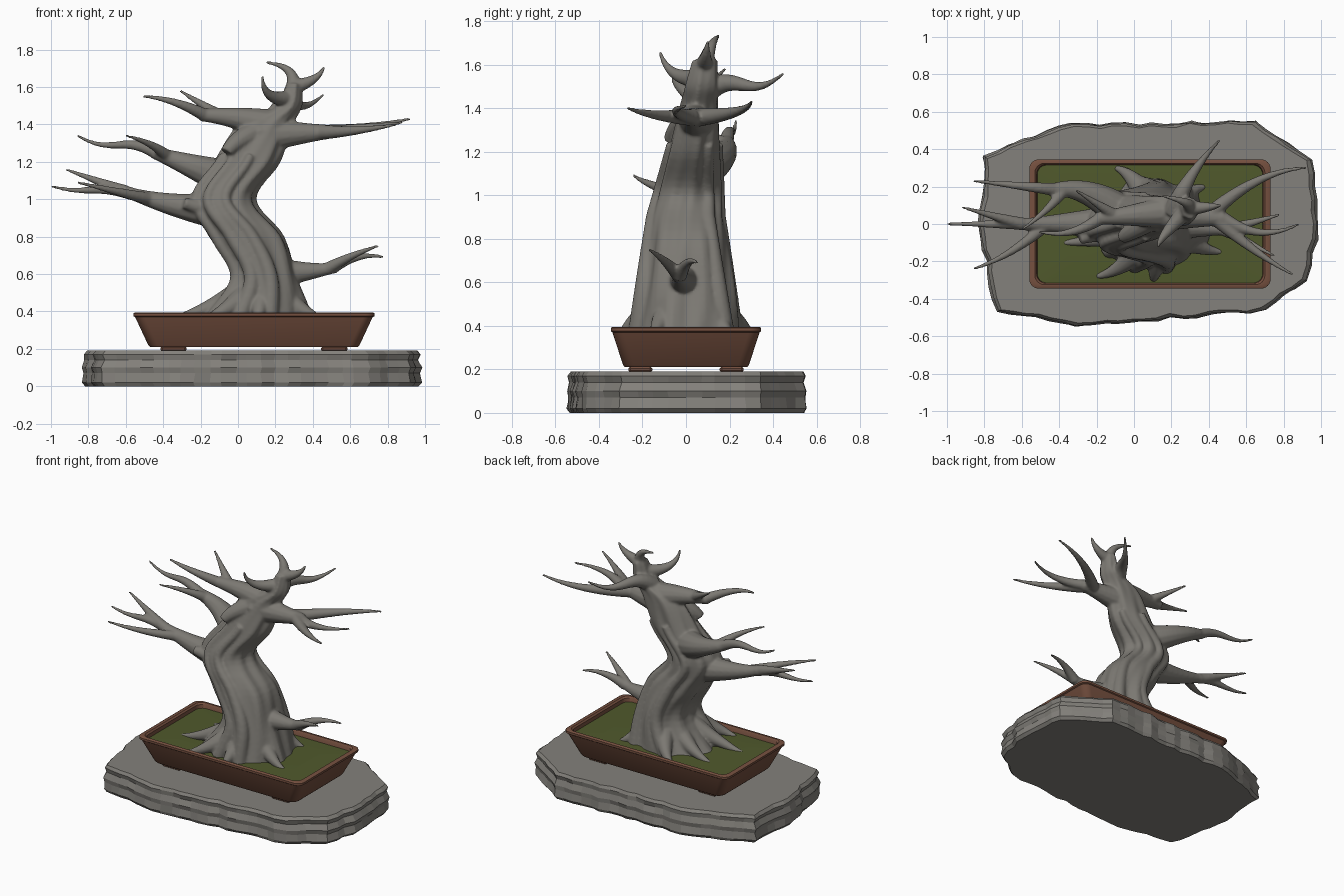
import bpy, bmesh, math, random
from mathutils import Vector, Matrix

random.seed(4)
cube = bpy.data.objects.get("Cube")
if cube:
    bpy.data.objects.remove(cube, do_unlink=True)


def material(name, red, green, blue):
    mat = bpy.data.materials.new(name)
    mat.use_nodes = True
    color = (red, green, blue, 1)
    mat.diffuse_color = color
    mat.node_tree.nodes["Principled BSDF"].inputs["Base Color"].default_value = color
    return mat


bark = material("grey bark", .2, .19, .17)
stone = material("grey stone", .23, .22, .2)
clay = material("brown clay", .18, .08, .05)
moss = material("green moss", .08, .1, .025)


def loft(bm, rings):
    """Skin a list of equal rings and cap both ends."""
    loops = [[bm.verts.new(point) for point in ring] for ring in rings]
    for low, high in zip(loops, loops[1:]):
        for i in range(len(low)):
            bm.faces.new((low[i - 1], low[i], high[i], high[i - 1]))
    bm.faces.new(loops[0][::-1])
    bm.faces.new(loops[-1])


def finish(bm, name, mat, smooth_angle=None):
    bmesh.ops.recalc_face_normals(bm, faces=bm.faces)
    mesh = bpy.data.meshes.new(name)
    bm.to_mesh(mesh)
    bm.free()
    mesh.materials.append(mat)
    obj = bpy.data.objects.new(name, mesh)
    bpy.context.collection.objects.link(obj)
    if smooth_angle:
        bpy.ops.object.select_all(action='DESELECT')
        obj.select_set(True)
        bpy.context.view_layer.objects.active = obj
        bpy.ops.object.shade_smooth_by_angle(angle=math.radians(smooth_angle))
    return obj


# Stone slab: rough outline, stacked into uneven strata
corners = [Vector(c) for c in [(-.8, .37), (-.4, .53), (.65, .55), (.95, .35), (.99, 0), (.93, -.3),
                               (.7, -.47), (-.3, -.54), (-.74, -.47), (-.83, 0)]]
edge = []
for start, end in zip(corners, corners[1:] + corners[:1]):
    parts = round((end - start).length / .07)
    for k in range(parts):
        wobble = Vector((random.uniform(-1, 1), random.uniform(-1, 1))) * .01
        edge.append(start.lerp(end, k / parts) + wobble)


def chip():
    return random.uniform(-1, 1) * .004


bm = bmesh.new()
loft(bm, [[(p.x * size + chip(), p.y * size + chip(), z) for p in edge]
          for z, size in [(0, .98), (.02, 1), (.07, .99), (.1, 1), (.14, .98), (.17, .99), (.19, .97)]])
finish(bm, "stone_slab", stone)

# Pot: rounded rectangles, inset from the rim, swept up and into the hollow
pot_x, pot_half_x, pot_half_y, corner_radius = .085, .645, .345, .05


def pot_ring(inset, z):
    ring = []
    flat_x = pot_half_x - inset - corner_radius
    flat_y = pot_half_y - inset * .7 - corner_radius
    for quarter, (sx, sy) in enumerate([(1, 1), (-1, 1), (-1, -1), (1, -1)]):
        for k in range(7):
            turn = (quarter + k / 6) * math.pi / 2
            ring.append((pot_x + sx * flat_x + corner_radius * math.cos(turn),
                         sy * flat_y + corner_radius * math.sin(turn), z))
    return ring


bm = bmesh.new()
loft(bm, [pot_ring(inset, z) for inset, z in [
    (.09, .21), (.08, .22), (.01, .37), (0, .375), (0, .39), (.01, .395),
    (.03, .395), (.04, .385), (.045, .34)]])
finish(bm, "pot", clay, 35)

bm = bmesh.new()
loft(bm, [pot_ring(.04, .34), pot_ring(.04, .36), pot_ring(.2, .365)])
finish(bm, "moss_bed", moss, 60)

bm = bmesh.new()
for side_x in (-1, 1):
    for side_y in (-1, 1):
        place = Matrix.Translation((pot_x + side_x * .43, side_y * .21, .2))
        bmesh.ops.create_cube(bm, size=1, matrix=place @ Matrix.Diagonal((.14, .11, .03, 1)))
feet = finish(bm, "pot_feet", clay)
feet.modifiers.new("rounding", 'BEVEL').width = .01

# Tree: fluted trunk, ridges, roots and branches fused into one skin
tree = bmesh.new()


def spline(points, steps):
    """Smooth interpolation through the points."""
    points = [Vector(p) for p in points]
    points = [points[0] * 2 - points[1]] + points + [points[-1] * 2 - points[-2]]
    path = []
    for a, b, c, d in zip(points, points[1:], points[2:], points[3:]):
        for k in range(steps):
            t = k / steps
            path.append(b + ((c - a) + (a * 2 - b * 5 + c * 4 - d) * t
                             + (b * 3 - a - c * 3 + d) * t * t) * t / 2)
    return path + [points[-2]]


def tube(path, thick, thin):
    """Round limb along the path, tapering from thick to thin."""
    rings = []
    side = (path[1] - path[0]).orthogonal()
    last = len(path) - 1
    for i, centre in enumerate(path):
        along = (path[min(i + 1, last)] - path[max(i - 1, 0)]).normalized()
        side = (side - along * side.dot(along)).normalized()
        up = along.cross(side)
        radius = thin + (thick - thin) * (1 - i / last) ** 1.2
        turns = [k * math.tau / 12 for k in range(12)]
        rings.append([centre + (side * math.cos(a) + up * math.sin(a)) * radius for a in turns])
    loft(tree, rings)


def limb(start, tip, thick=.036, thin=.008, bow=(0, 0, 0), wave=0):
    """Limb with a sideways bow and a vertical wave; returns its path for forks."""
    path = []
    for k in range(17):
        t = k / 16
        offset = Vector(bow) * 4 * t * (1 - t)
        offset.z += wave * math.sin(math.tau * t)
        path.append(start.lerp(Vector(tip), t) + offset)
    tube(path, thick, thin)
    return path


# Trunk core: sideways position, height and half width; depth follows height
core = spline([(.08, .3, .34), (.14, .57, .18), (.05, .8, .2), (-.08, 1, .17), (.05, 1.2, .17),
               (.15, 1.4, .14), (.27, 1.5, .07), (.3, 1.62, .04)], 6)


def on_trunk(station, angle, reach):
    x, z, width = station
    lean = max(0, z - .9) * .12
    depth = .3 - .15 * z
    return Vector((x + width * reach * math.cos(angle), lean + depth * reach * math.sin(angle), z))


def heart(height):
    station = min(core, key=lambda s: abs(s.y - height))
    return on_trunk(station, 0, 0)


rings = []
for station in core:
    ring = []
    for k in range(48):
        a = k * math.tau / 48
        flute = 1 + .05 * math.cos(6 * a + 5 * station.y) + .03 * math.cos(11 * a - 7 * station.y)
        ring.append(on_trunk(station, a, flute))
    rings.append(ring)
loft(tree, rings)

# Twisting ridges up the trunk
for angle in (-2.4, -1.8, -1.2, 1, 2):
    climb = [s for s in core if .34 < s.y < 1.25]
    tube([on_trunk(s, angle - .3 * s.y, .92) for s in climb], .05, .025)

# Roots
for x, y in [(-.38, -.1), (-.2, -.28), (.1, -.3), (.47, -.15), (.38, .2), (-.1, .3), (-.3, .15)]:
    limb(heart(.55), (x, y, .35), .1, .015, bow=(0, y / 5, -.03))

# Knots and stubs
limb(heart(1.36), (-.06, -.07, 1.25), .075, .035, bow=(-.03, -.02, 0))
limb(heart(.9), (-.29, -.08, .98), .08, .03)

# Lower left limb and its forks
lower = limb(heart(.93), (-.6, 0, 1.04), .11, .03, bow=(0, 0, -.02))
limb(lower[-2], (-1, 0, 1.07), wave=.01)
limb(lower[-1], (-.92, .09, 1.16))
limb(lower[-5], (-.86, -.24, 1.09), bow=(0, -.03, 0))

# Middle left limb
middle = limb(heart(1.1), (-.45, .18, 1.25), .11, .034, bow=(0, .06, 0))
limb(middle[-2], (-.86, .23, 1.34), wave=.02)
limb(middle[-4], (-.6, -.03, 1.34), bow=(.02, 0, .01))

# Upper left limb
upper = limb(heart(1.4), (-.2, .03, 1.45), .085, .034, bow=(0, 0, .01))
limb(upper[-2], (-.51, -.04, 1.55), bow=(0, -.04, .02))
limb(upper[-6], (-.31, .18, 1.58))

# Right limb
right = limb(heart(1.35), (.48, .03, 1.36), .1, .04)
limb(right[-5], (.92, .3, 1.43), .045, bow=(0, .06, -.01))
limb(right[-3], (.85, -.27, 1.4), .042, bow=(0, -.02, -.01))
limb(right[-1], (.88, 0, 1.41), bow=(0, -.06, 0))

# Rear limb
limb(heart(1.45), (.46, .45, 1.56), .06, bow=(-.03, 0, 0), wave=.03)

# Crown twigs
limb(heart(1.57), (.15, .15, 1.73), .045, bow=(.05, 0, .03))
limb(heart(1.6), (.46, .1, 1.71), .042, bow=(.03, 0, -.01))
limb(heart(1.53), (.13, -.12, 1.66), .05, bow=(-.04, -.03, -.04))

# Low right limb
low = limb(heart(.63), (.5, -.03, .63), .1, .03, bow=(0, 0, -.01))
limb(low[-2], (.75, -.17, .75), bow=(0, 0, .01))
limb(low[-1], (.78, .05, .69), bow=(0, 0, .03))

trunk = finish(tree, "tree", bark)
fuse = trunk.modifiers.new("fuse", 'REMESH')
fuse.mode = 'VOXEL'
fuse.voxel_size = .008
fuse.use_smooth_shade = True
soften = trunk.modifiers.new("soften", 'SMOOTH')
soften.iterations = 6
